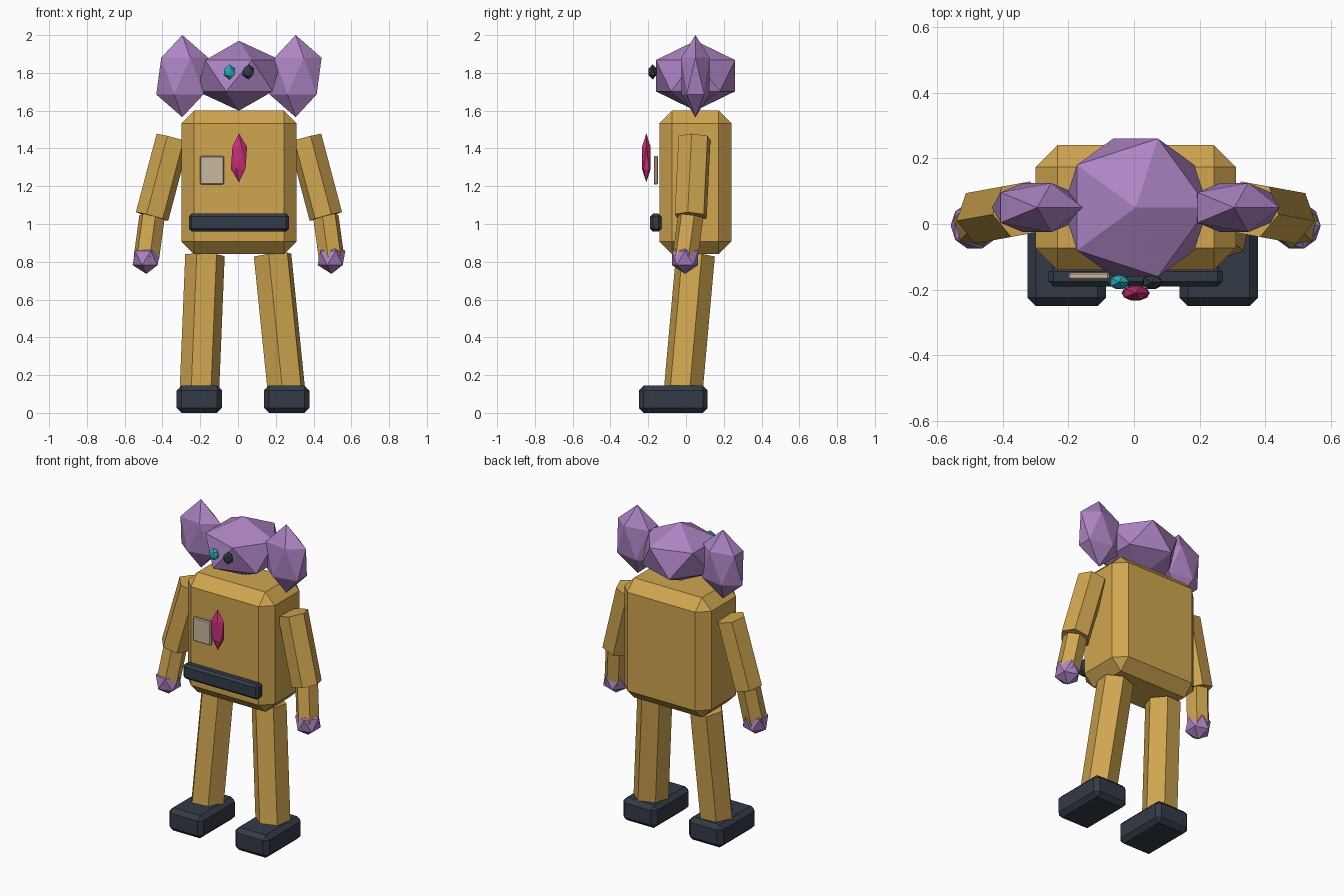
import bpy
import bmesh
from mathutils import Vector, Matrix

cube = bpy.data.objects.get("Cube")
if cube:
    bpy.data.objects.remove(cube, do_unlink=True)


def material(name, rgb):
    mat = bpy.data.materials.new(name)
    mat.use_nodes = True
    mat.diffuse_color = (*rgb, 1)
    mat.node_tree.nodes["Principled BSDF"].inputs["Base Color"].default_value = (*rgb, 1)
    return mat


gold = material("gold", (0.63, 0.38, 0.08))
purple = material("purple", (0.42, 0.23, 0.55))
slate = material("dark slate", (0.033, 0.043, 0.062))
teal = material("teal", (0.02, 0.40, 0.48))
magenta = material("magenta", (0.58, 0.028, 0.18))
beige = material("beige", (0.58, 0.48, 0.35))


def finish(name, bm, mat):
    mesh = bpy.data.meshes.new(name)
    bm.to_mesh(mesh)
    bm.free()
    mesh.materials.append(mat)
    obj = bpy.data.objects.new(name, mesh)
    bpy.context.collection.objects.link(obj)
    return obj


def block(name, low, high, chamfer, mat):
    """Chamfered box between two corners."""
    low, high = Vector(low), Vector(high)
    bm = bmesh.new()
    bmesh.ops.create_cube(bm, size=1)
    bmesh.ops.scale(bm, vec=high - low, verts=bm.verts)
    bmesh.ops.translate(bm, vec=(low + high) / 2, verts=bm.verts)
    obj = finish(name, bm, mat)
    bevel = obj.modifiers.new("chamfer", "BEVEL")
    bevel.width = chamfer
    bevel.segments = 1


def gem(name, centre, radii, mat):
    """Stretched twenty-sided ball."""
    bm = bmesh.new()
    bmesh.ops.create_icosphere(bm, subdivisions=1, radius=1)
    bmesh.ops.scale(bm, vec=radii, verts=bm.verts)
    bmesh.ops.translate(bm, vec=centre, verts=bm.verts)
    finish(name, bm, mat)


def limb(name, start, end, radius, mat):
    """Six-sided prism between two points."""
    start, end = Vector(start), Vector(end)
    axis = end - start
    turn = axis.to_track_quat("Z", "Y").to_matrix().to_4x4()
    bm = bmesh.new()
    bmesh.ops.create_cone(bm, cap_ends=True, segments=6, radius1=radius,
                          radius2=radius, depth=axis.length,
                          matrix=Matrix.Translation((start + end) / 2) @ turn)
    finish(name, bm, mat)


# Torso with belt, badge and chest gem
block("torso", (-0.30, -0.14, 0.84), (0.31, 0.24, 1.60), 0.067, gold)
block("belt", (-0.26, -0.19, 0.96), (0.27, -0.13, 1.055), 0.015, slate)
block("badge", (-0.20, -0.17, 1.21), (-0.075, -0.148, 1.36), 0.005, beige)
gem("chest_gem", (0.005, -0.21, 1.35), (0.048, 0.027, 0.13), magenta)

# Head and eyes
gem("head", (0.005, 0.05, 1.785), (0.247, 0.247, 0.185), purple)
gem("right_eye", (-0.045, -0.177, 1.805), (0.035, 0.025, 0.04), teal)
gem("left_eye", (0.055, -0.177, 1.805), (0.035, 0.025, 0.04), slate)

# Ears, arms and hands on both sides
for side, s in (("right", -1), ("left", 1)):
    def at(x, y, z):
        return (0.005 + s * x, y, z)

    gem(side + "_ear", at(0.30, 0.05, 1.783), (0.154, 0.088, 0.2175), purple)
    elbow = at(0.46, 0.025, 1.04)
    wrist = at(0.49, -0.005, 0.82)
    limb(side + "_upper_arm", at(0.35, 0.045, 1.455), elbow, 0.09, gold)
    limb(side + "_forearm", elbow, wrist, 0.07, gold)
    gem(side + "_hand", wrist, (0.082, 0.082, 0.084), purple)

# Legs and feet in an uneven stance
for side, hip_x, foot_x in (("right", -0.175, -0.205), ("left", 0.183, 0.258)):
    limb(side + "_leg", (hip_x, 0.05, 0.835), (foot_x, -0.016, 0.10), 0.105, gold)
    block(side + "_foot", (foot_x - 0.12, -0.25, 0), (foot_x + 0.12, 0.115, 0.145),
          0.026, slate)
